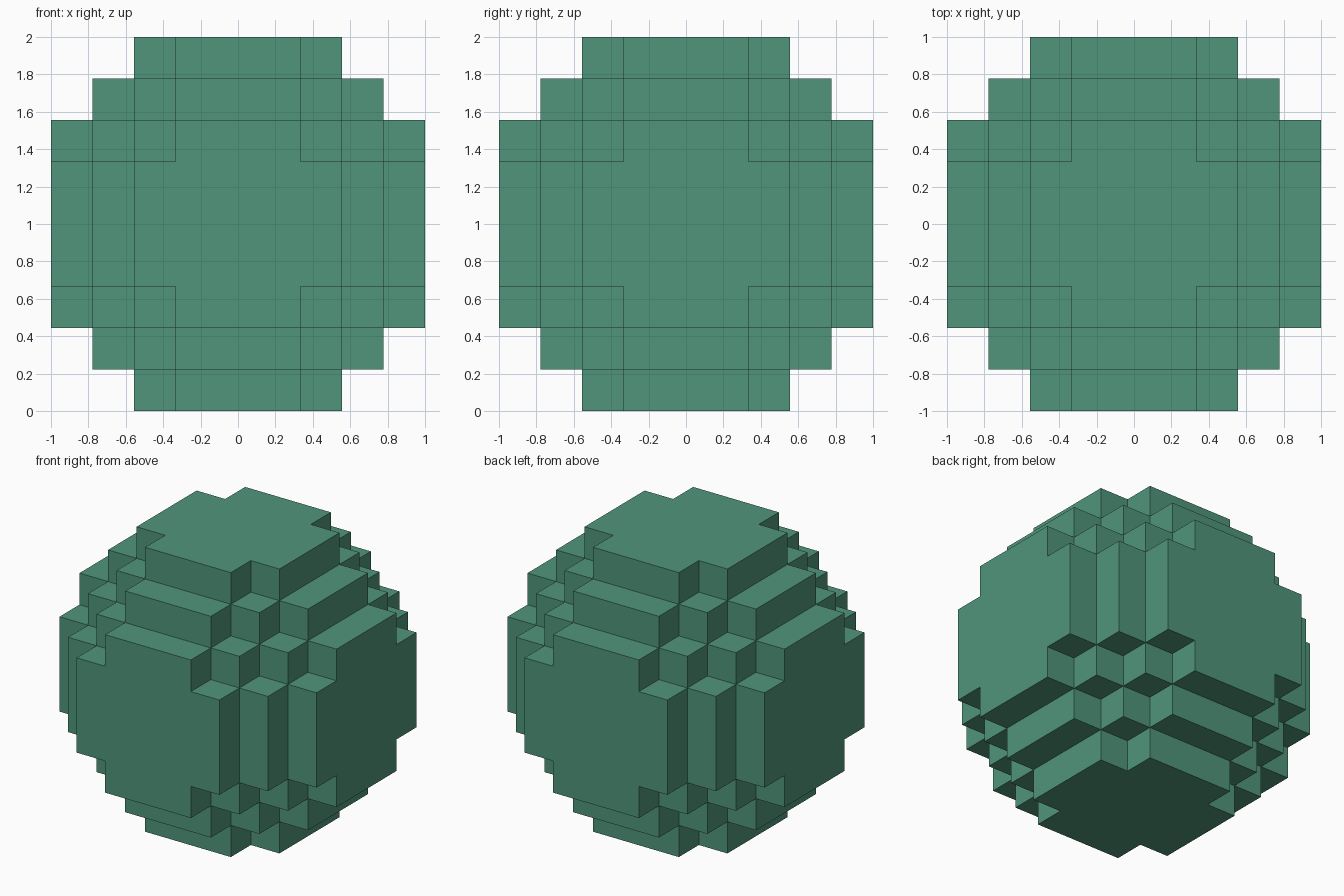
import bpy, bmesh
from itertools import product
from mathutils import Vector

cube = bpy.data.objects.get("Cube")
if cube:
    bpy.data.objects.remove(cube, do_unlink=True)

REACH = 4                      # blocks from the centre block to the rim
SIZE = 2 / (2 * REACH + 1)     # edge of one block
LIMIT = 21.5                   # squared radius, in blocks

# Colour
green = bpy.data.materials.new("sea green")
green.use_nodes = True
colour = (0.08, 0.30, 0.20, 1)
green.diffuse_color = colour
green.node_tree.nodes["Principled BSDF"].inputs["Base Color"].default_value = colour


def filled(cell):
    return cell.length_squared < LIMIT


# Blocky ball: keep only the outer faces of the filled blocks
bm = bmesh.new()
cells = range(-REACH, REACH + 1)
for cell in map(Vector, product(cells, repeat=3)):
    if not filled(cell):
        continue
    for axis, sign in product(range(3), (-1, 1)):
        normal, u = Vector(), Vector()
        normal[axis] = sign
        u[(axis + 1) % 3] = 1
        if filled(cell + normal):
            continue
        v = normal.cross(u)
        middle = cell + normal / 2
        corners = [middle + (a * u + b * v) / 2
                   for a, b in ((-1, -1), (1, -1), (1, 1), (-1, 1))]
        bm.faces.new([bm.verts.new(c * SIZE + Vector((0, 0, 1))) for c in corners])

# Weld the blocks and merge coplanar squares into clean flat faces
bmesh.ops.remove_doubles(bm, verts=bm.verts, dist=SIZE / 100)
bmesh.ops.dissolve_limit(bm, angle_limit=0.01, verts=bm.verts, edges=bm.edges)

mesh = bpy.data.meshes.new("block_sphere")
bm.to_mesh(mesh)
bm.free()
mesh.materials.append(green)
ball = bpy.data.objects.new("block_sphere", mesh)
bpy.context.collection.objects.link(ball)
